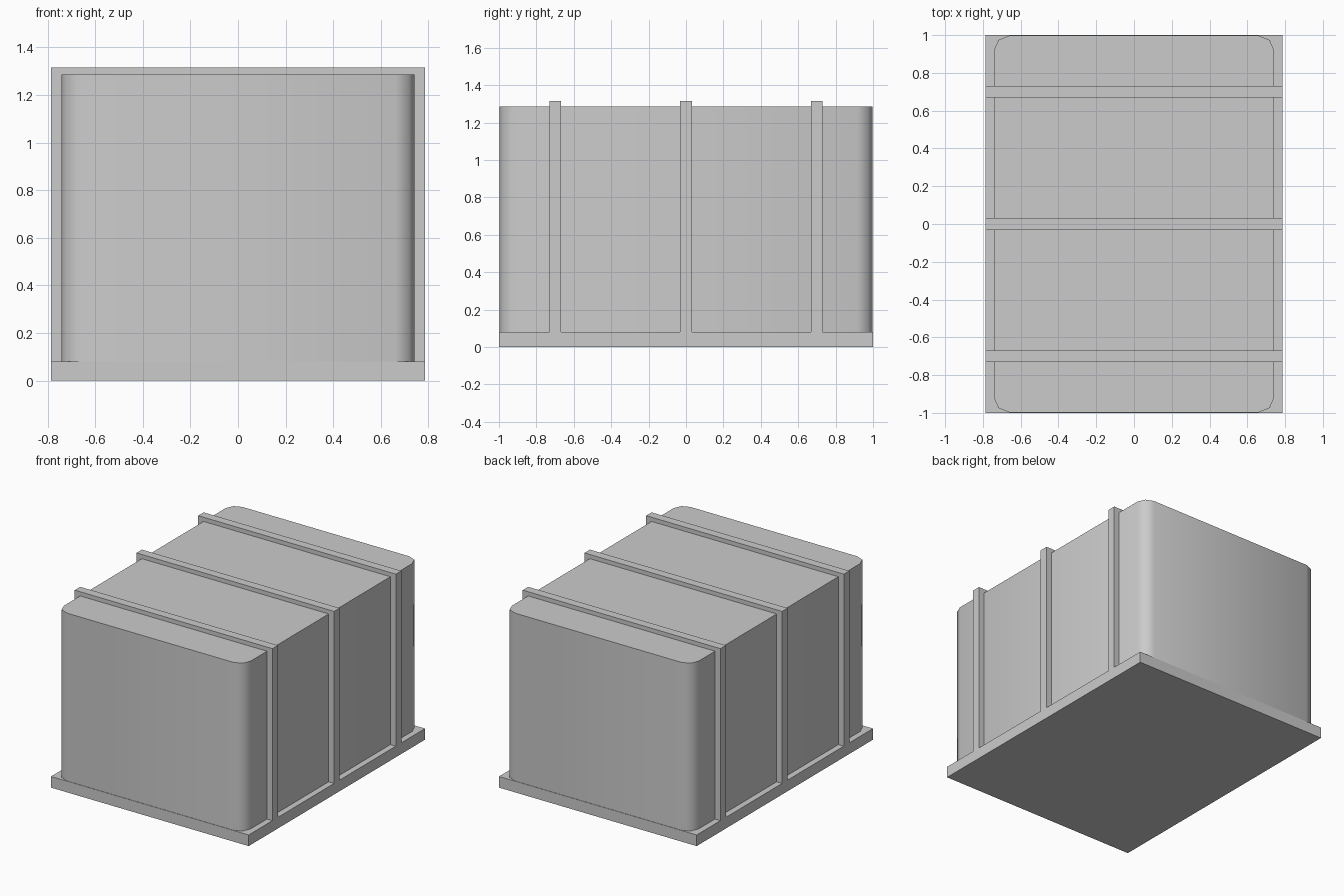
import bpy
import bmesh
import math
from mathutils import Vector

cube = bpy.data.objects.get("Cube")
if cube:
    bpy.data.objects.remove(cube, do_unlink=True)

grey = bpy.data.materials.new("plain_grey")
grey.use_nodes = True
colour = (0.6, 0.6, 0.6, 1)
grey.diffuse_color = colour
grey.node_tree.nodes["Principled BSDF"].inputs["Base Color"].default_value = colour


def prism(name, profile, direction):
    """Extrude a closed planar profile into a solid."""
    bm = bmesh.new()
    face = bm.faces.new([bm.verts.new(p) for p in profile])
    out = bmesh.ops.extrude_face_region(bm, geom=[face])
    moved = [v for v in out["geom"] if isinstance(v, bmesh.types.BMVert)]
    bmesh.ops.translate(bm, verts=moved, vec=Vector(direction))
    bmesh.ops.recalc_face_normals(bm, faces=bm.faces)
    mesh = bpy.data.meshes.new(name)
    bm.to_mesh(mesh)
    bm.free()
    mesh.materials.append(grey)
    obj = bpy.data.objects.new(name, mesh)
    bpy.context.collection.objects.link(obj)
    return obj


HALF_X, HALF_Y = 0.785, 1.0
BASE_TOP, BODY_TOP, STRAP_TOP = 0.08, 1.285, 1.315
BODY_X, BODY_Y, RADIUS = 0.742, 0.997, 0.08

# Flat base slab
prism("base", [(-HALF_X, -HALF_Y, 0), (HALF_X, -HALF_Y, 0),
               (HALF_X, HALF_Y, 0), (-HALF_X, HALF_Y, 0)], (0, 0, BASE_TOP))

# Body with rounded upright corners
outline = []
for quarter, (sx, sy) in enumerate([(1, 1), (-1, 1), (-1, -1), (1, -1)]):
    for step in range(3):
        a = math.radians(90 * quarter + 45 * step)
        outline.append((sx * (BODY_X - RADIUS) + RADIUS * math.cos(a),
                        sy * (BODY_Y - RADIUS) + RADIUS * math.sin(a), BASE_TOP))
body = prism("body", outline, (0, 0, BODY_TOP - BASE_TOP))
bpy.ops.object.select_all(action="DESELECT")
body.select_set(True)
bpy.context.view_layer.objects.active = body
bpy.ops.object.shade_smooth_by_angle(angle=math.radians(50))

# Straps wrapping over the sides and top
WIDTH = 0.062
for label, y in (("front", -0.7), ("middle", 0), ("rear", 0.7)):
    y0 = y - WIDTH / 2
    arch = [(-HALF_X, y0, BASE_TOP), (-HALF_X, y0, STRAP_TOP),
            (HALF_X, y0, STRAP_TOP), (HALF_X, y0, BASE_TOP),
            (BODY_X, y0, BASE_TOP), (BODY_X, y0, BODY_TOP),
            (-BODY_X, y0, BODY_TOP), (-BODY_X, y0, BASE_TOP)]
    prism(label + "_strap", arch, (0, WIDTH, 0))
